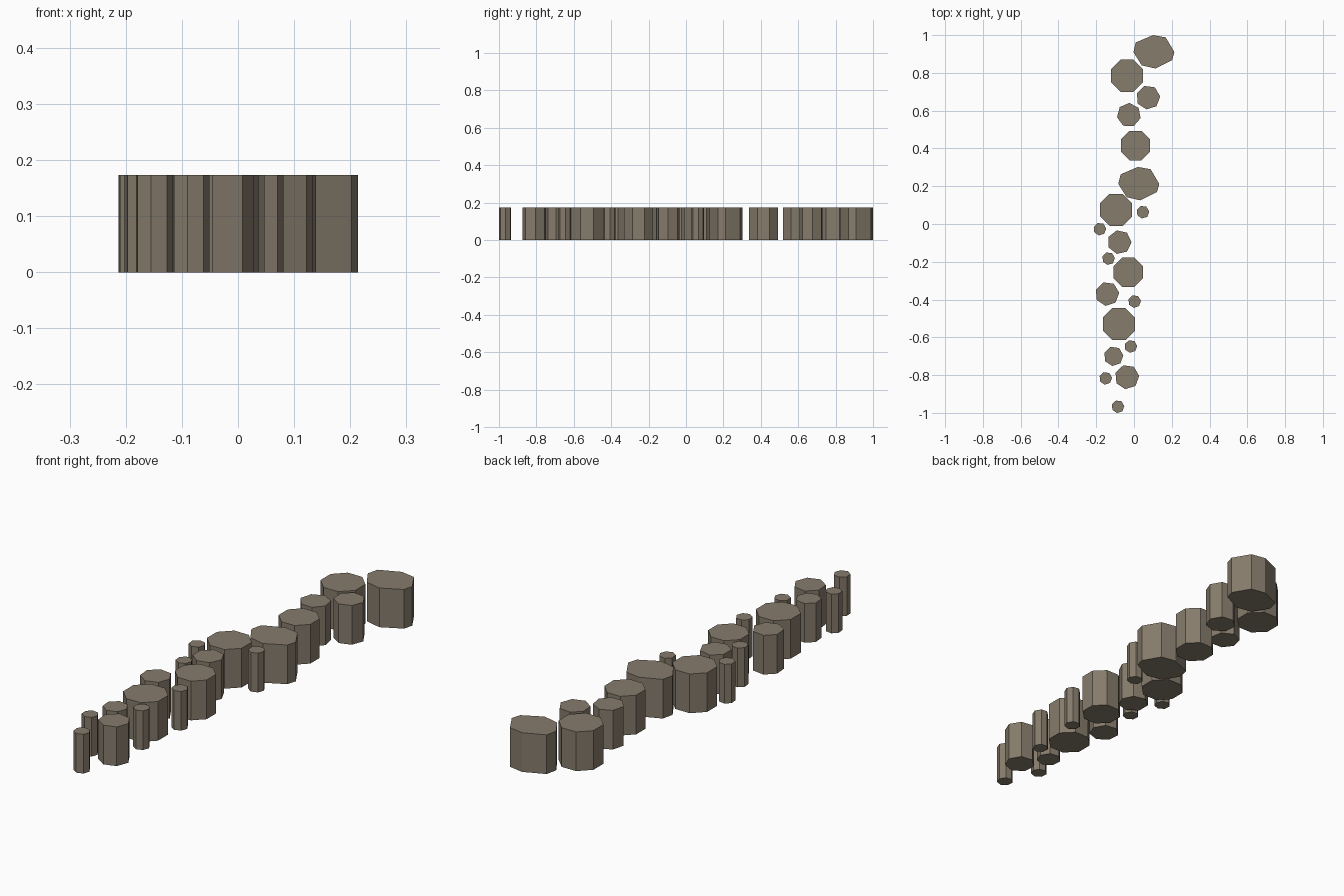
import bpy, bmesh, math

if "Cube" in bpy.data.objects:
    bpy.data.objects.remove(bpy.data.objects["Cube"])

HEIGHT = 0.173

stone_mat = bpy.data.materials.new("stone")
stone_mat.diffuse_color = (0.24, 0.20, 0.15, 1)
stone_mat.use_nodes = True
stone_mat.node_tree.nodes["Principled BSDF"].inputs["Base Color"].default_value = stone_mat.diffuse_color


def prism(name, outline):
    """Extrude a flat outline from the ground into a stone column."""
    bm = bmesh.new()
    base = bm.faces.new([bm.verts.new((x, y, 0)) for x, y in outline])
    top = bmesh.ops.extrude_face_region(bm, geom=[base], use_keep_orig=True)
    bmesh.ops.translate(bm, vec=(0, 0, HEIGHT),
                        verts=[v for v in top["geom"] if isinstance(v, bmesh.types.BMVert)])
    bmesh.ops.recalc_face_normals(bm, faces=bm.faces)
    mesh = bpy.data.meshes.new(name)
    bm.to_mesh(mesh)
    bm.free()
    mesh.materials.append(stone_mat)
    bpy.context.collection.objects.link(bpy.data.objects.new(name, mesh))


def ring(cx, cy, r, sides, turn):
    return [(cx + r * math.cos(math.radians(turn) + 2 * math.pi * i / sides),
             cy + r * math.sin(math.radians(turn) + 2 * math.pi * i / sides))
            for i in range(sides)]


# Two wide irregular slabs sharing one outline
SLAB = [(-0.005, 0.087), (0.062, 0.075), (0.108, -0.003), (0.096, -0.045),
        (0.008, -0.09), (-0.065, -0.073), (-0.109, -0.003), (-0.097, 0.048)]
for i, (cx, cy) in enumerate([(0.106, 0.913), (0.026, 0.215)]):
    prism(f"slab_stone_{i + 1}", [(cx + x, cy + y) for x, y in SLAB])

# Regular octagonal stones, flat sides facing the axes
OCTAGONS = [(-0.037, 0.785, 0.092), (0.008, 0.415, 0.084), (-0.095, 0.075, 0.092),
            (-0.03, -0.255, 0.084), (-0.08, -0.53, 0.092)]
for i, (cx, cy, r) in enumerate(OCTAGONS):
    prism(f"octagon_stone_{i + 1}", ring(cx, cy, r, 8, 22.5))

# Medium stones
MEDIUM = [(0.075, 0.67, 0.064, 5), (-0.027, 0.577, 0.064, -15), (-0.077, -0.096, 0.064, 0),
          (-0.142, -0.37, 0.064, 5), (-0.108, -0.7, 0.052, 5), (-0.037, -0.81, 0.065, 5)]
for i, (cx, cy, r, turn) in enumerate(MEDIUM):
    prism(f"medium_stone_{i + 1}", ring(cx, cy, r, 7, turn))

# Small stones filling the edges
SMALL = [(0.047, 0.063), (-0.181, -0.027), (-0.135, -0.183), (0.003, -0.41),
         (-0.017, -0.648), (-0.15, -0.817), (-0.085, -0.967)]
for i, (cx, cy) in enumerate(SMALL):
    prism(f"small_stone_{i + 1}", ring(cx, cy, 0.034, 7, 5))
